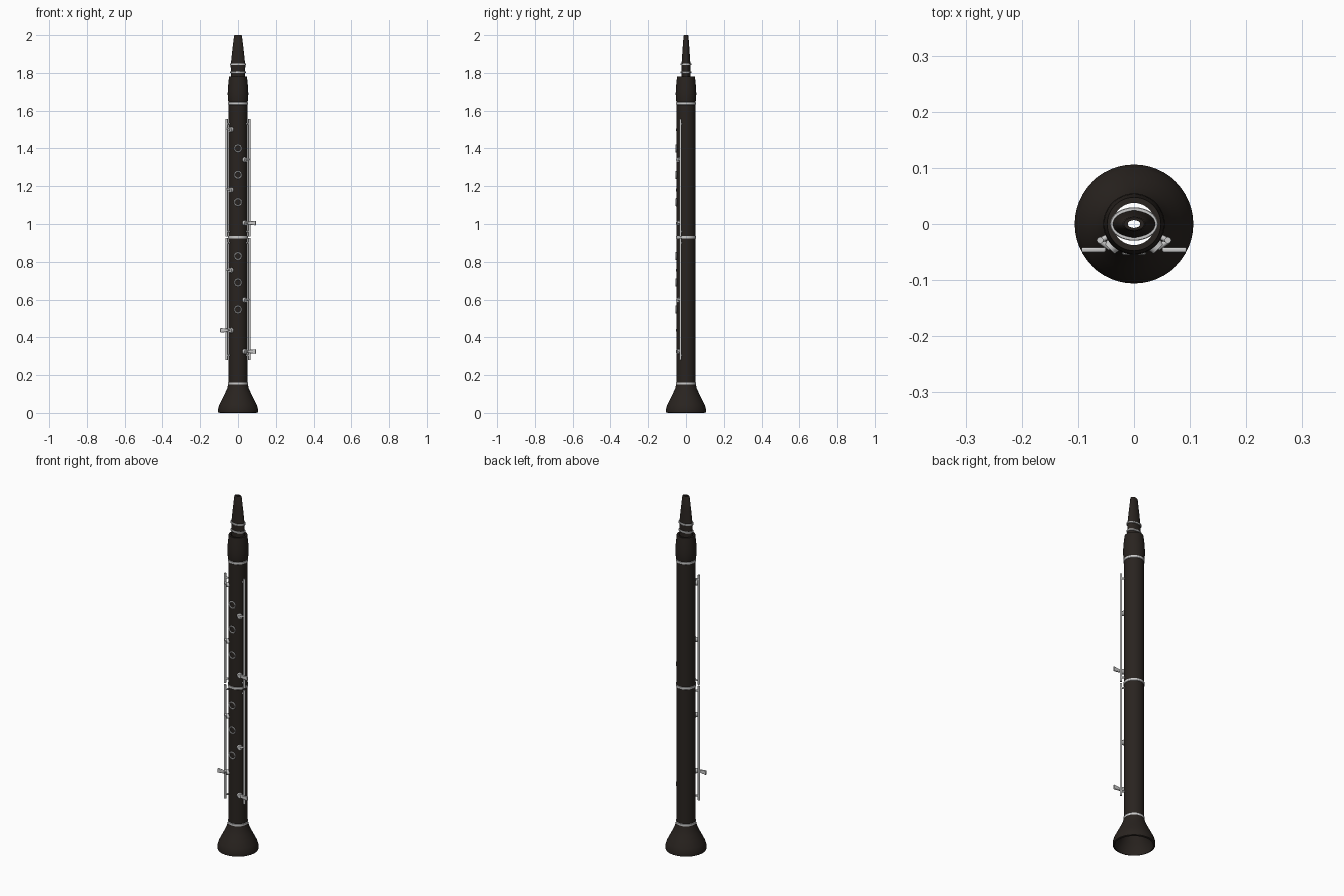
import bpy, math
from mathutils import Vector

if "Cube" in bpy.data.objects:
    bpy.data.objects.remove(bpy.data.objects["Cube"])


def material(name, rgb):
    m = bpy.data.materials.new(name)
    m.diffuse_color = (*rgb, 1)
    m.use_nodes = True
    m.node_tree.nodes["Principled BSDF"].inputs["Base Color"].default_value = m.diffuse_color
    return m


WOOD = material("dark_wood", (0.022, 0.017, 0.014))
METAL = material("silver_metal", (0.6, 0.6, 0.58))


def finish(ob, name, mat):
    ob.name = name
    ob.data.materials.append(mat)
    bpy.ops.object.select_all(action='DESELECT')
    ob.select_set(True)
    bpy.context.view_layer.objects.active = ob
    bpy.ops.object.shade_smooth_by_angle(angle=math.radians(35))
    return ob


def lathe(name, profile, mat, ys=1.0, n=48):
    # closed (radius, z) loop, counter-clockwise, spun around z
    k = len(profile)
    verts = [(r * math.cos(2 * math.pi * i / n), ys * r * math.sin(2 * math.pi * i / n), z)
             for i in range(n) for r, z in profile]
    faces = [(i * k + j, (i + 1) % n * k + j, (i + 1) % n * k + (j + 1) % k, i * k + (j + 1) % k)
             for i in range(n) for j in range(k)]
    me = bpy.data.meshes.new(name)
    me.from_pydata(verts, [], faces)
    ob = bpy.data.objects.new(name, me)
    bpy.context.collection.objects.link(ob)
    return finish(ob, name, mat)


def band(name, r, z, h, inner, ys=1.0):
    a, c = h / 2, 0.0015
    lathe(name, [(inner, z - a), (r - c, z - a), (r, z - a + c), (r, z + a - c),
                 (r - c, z + a), (inner, z + a)], METAL, ys)


def rod(name, a, b, r, n=12, r2=None):
    a, b = Vector(a), Vector(b)
    d = b - a
    bpy.ops.mesh.primitive_cone_add(vertices=n, radius1=r, radius2=r if r2 is None else r2,
                                    depth=d.length, location=(a + b) / 2)
    ob = bpy.context.object
    ob.rotation_euler = d.to_track_quat('Z', 'Y').to_euler()
    return finish(ob, name, METAL)


BORE = 0.0375
# hollow wooden sections
lathe("bell", [(0.097, 0), (0.105, 0.003), (0.106, 0.02), (0.098, 0.045), (0.083, 0.075),
               (0.068, 0.105), (0.057, 0.13), (0.051, 0.155), (BORE, 0.155), (0.045, 0.125),
               (0.058, 0.095), (0.075, 0.06), (0.09, 0.03)], WOOD)
for nm, lo, hi in (("lower_joint", 0.155, 0.93), ("upper_joint", 0.93, 1.64)):
    lathe(nm, [(BORE, lo), (0.05, lo), (0.05, hi), (BORE, hi)], WOOD)
lathe("barrel", [(BORE, 1.64), (0.05, 1.64), (0.0535, 1.665), (0.0545, 1.69), (0.053, 1.725),
                 (0.049, 1.765), (0.0475, 1.78), (BORE, 1.78)], WOOD)
# flattened mouthpiece
lathe("mouthpiece", [(0.011, 1.77), (0.036, 1.77), (0.037, 1.80), (0.039, 1.84), (0.037, 1.855),
                     (0.03, 1.92), (0.021, 1.996), (0.018, 2.0), (0.011, 2.0)], WOOD, 0.62)
# metal bands
for nm, z in (("bell_band", 0.155), ("middle_band", 0.93), ("barrel_band", 1.638)):
    band(nm, 0.0525, z, 0.014, 0.046)
band("ligature_upper", 0.0425, 1.846, 0.009, 0.034, 0.7)
band("ligature_lower", 0.0415, 1.803, 0.009, 0.033, 0.7)

# tone hole rings down the front
for i, z in enumerate((1.40, 1.26, 1.115, 0.83, 0.69, 0.547)):
    bpy.ops.mesh.primitive_torus_add(major_radius=0.018, minor_radius=0.0035, major_segments=32,
                                     minor_segments=8, location=(0, -0.052, z),
                                     rotation=(math.pi / 2, 0, 0))
    finish(bpy.context.object, f"tone_ring_{i + 1}", METAL)

# long key rods on both sides, carried by posts
for s, side in ((-1, "left"), (1, "right")):
    for part, lo, hi in (("lower", 0.28, 0.925), ("upper", 0.935, 1.555)):
        rod(f"{side}_{part}_key_rod", (s * 0.06, -0.029, lo), (s * 0.06, -0.029, hi), 0.0058)
        for z in (lo + 0.025, hi - 0.025):
            rod(f"{side}_{part}_post", (s * 0.041, -0.02, z), (s * 0.062, -0.03, z), 0.005)

# key cups with arms; some have a touch lever
for s, z, lever in ((-1, 1.50, 0), (-1, 1.18, 0), (-1, 0.755, 0), (-1, 0.437, 1),
                    (1, 1.34, 0), (1, 1.005, 1), (1, 0.597, 0), (1, 0.325, 1)):
    d = Vector((s * 0.70, -0.714, 0))
    h = Vector((0, 0, z))
    rod("key_cup", d * 0.048 + h, d * 0.062 + h, 0.0145, 24, 0.0125)
    rod("key_arm", d * 0.06 + h, (s * 0.061, -0.03, z + 0.004), 0.005)
    if lever:
        bpy.ops.mesh.primitive_cube_add(size=1, location=(s * 0.072, -0.046, z))
        ob = bpy.context.object
        for v in ob.data.vertices:
            outer = v.co.x * s > 0
            v.co = (v.co.x * 0.044, v.co.y * 0.009, v.co.z * (0.025 if outer else 0.015))
        bev = ob.modifiers.new("rounded", 'BEVEL')
        bev.width, bev.segments = 0.003, 2
        finish(ob, "touch_lever", METAL)
